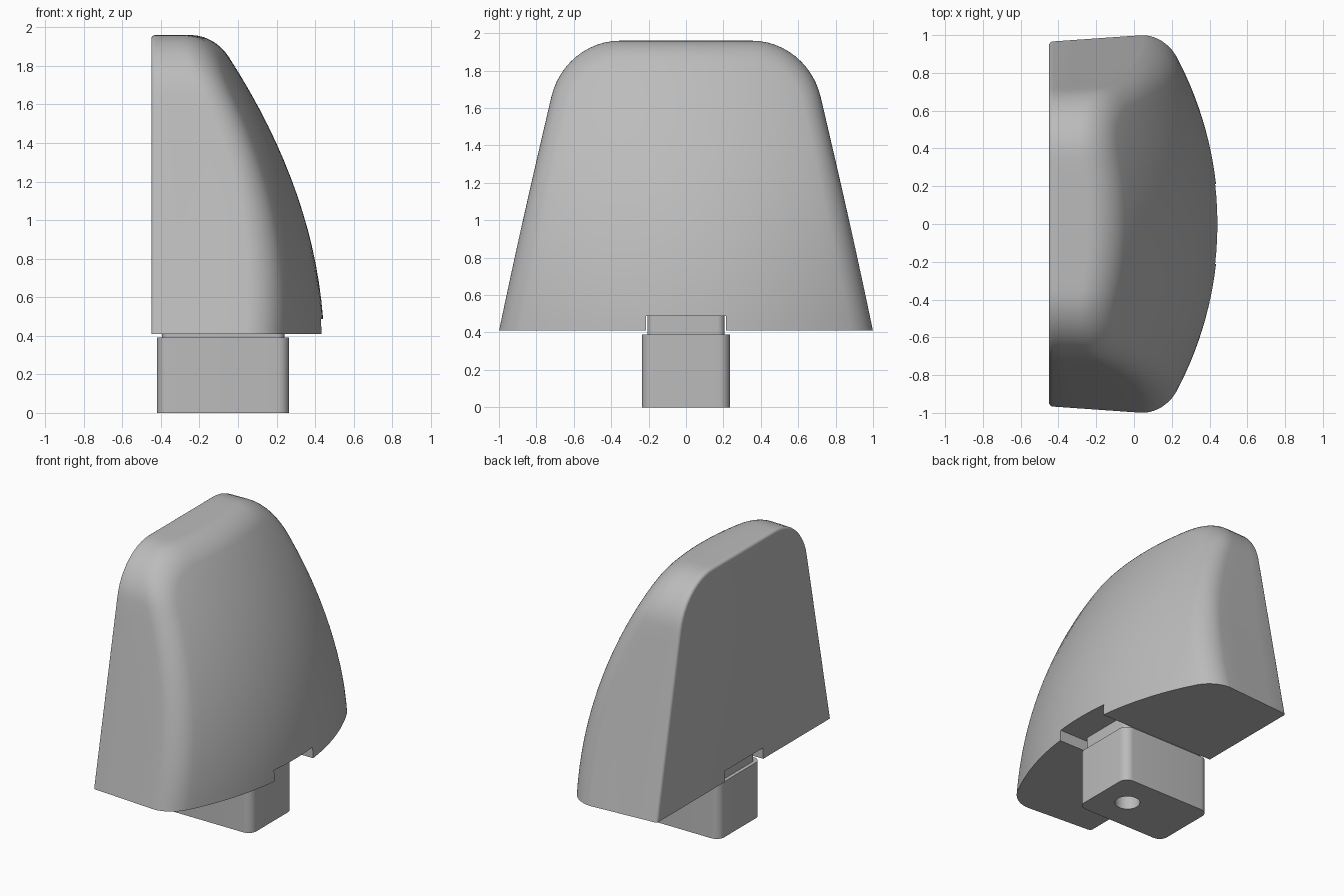
import bpy, bmesh, math
from mathutils import Vector

if "Cube" in bpy.data.objects:
    bpy.data.objects.remove(bpy.data.objects["Cube"], do_unlink=True)

grey = bpy.data.materials.new("plain grey")
grey.use_nodes = True
grey.diffuse_color = (0.5, 0.5, 0.5, 1)
grey.node_tree.nodes["Principled BSDF"].inputs["Base Color"].default_value = (0.5, 0.5, 0.5, 1)

BASE, TOP, BACK = 0.41, 1.96, -0.45
CORNER = 0.38                       # radius of the upper shoulders
SLOPE = math.atan(0.2137)           # lean of the sides


def outline(d):
    """Half-open rounded trapezoid in (y, z), inset by d, from one foot to the other."""
    cz = TOP - CORNER
    cy = 1 - (CORNER + (cz - BASE) * math.sin(SLOPE)) / math.cos(SLOPE)
    foot = Vector((1 - d / math.cos(SLOPE), BASE))
    arc = []
    for i in range(13):
        t = SLOPE + (math.pi / 2 - SLOPE) * i / 12
        arc.append(Vector((cy + (CORNER - d) * math.cos(t), cz + (CORNER - d) * math.sin(t))))
    half = [foot.lerp(arc[0], i / 14) for i in range(14)] + arc
    half += [arc[-1].lerp(Vector((0, TOP - d)), i / 5) for i in range(1, 5)]
    return half + [Vector((0, TOP - d))] + [Vector((-p.x, p.y)) for p in reversed(half)]


def front_x(p):
    """Depth of the domed face above a (y, z) point."""
    return 0.448 - 0.21 * (p.y - 0.31) ** 2 - (1.89 - math.sqrt(1.89 ** 2 - p.x ** 2))


def place(x, p):
    """Sides splay slightly towards the dome."""
    return Vector((x, p.x * min(1, 0.965 + 0.07 * (x - BACK)), p.y))


def finish(name, bm):
    bmesh.ops.recalc_face_normals(bm, faces=bm.faces)
    me = bpy.data.meshes.new(name)
    bm.to_mesh(me)
    bm.free()
    ob = bpy.data.objects.new(name, me)
    bpy.context.collection.objects.link(ob)
    me.materials.append(grey)
    return ob


def activate(ob):
    bpy.ops.object.select_all(action='DESELECT')
    ob.select_set(True)
    bpy.context.view_layer.objects.active = ob


def cut(ob, cutter):
    activate(ob)
    mod = ob.modifiers.new("cut", 'BOOLEAN')
    mod.operation, mod.solver, mod.object = 'DIFFERENCE', 'EXACT', cutter
    bpy.ops.object.modifier_apply(modifier=mod.name)
    bpy.data.objects.remove(cutter, do_unlink=True)


def smooth(ob):
    activate(ob)
    bpy.ops.object.shade_smooth_by_angle(angle=math.radians(30))


def block(name, x0, x1, half_y, z0, z1, radius=0):
    """Box with optionally rounded upright edges."""
    bm = bmesh.new()
    bmesh.ops.create_cube(bm, size=1)
    for v in bm.verts:
        v.co = Vector(((x0 + x1) / 2 + v.co.x * (x1 - x0), v.co.y * 2 * half_y,
                       (z0 + z1) / 2 + v.co.z * (z1 - z0)))
    if radius:
        upright = [e for e in bm.edges if abs(e.verts[0].co.z - e.verts[1].co.z) > 0.01]
        bmesh.ops.bevel(bm, geom=upright, offset=radius, segments=8, profile=0.5, affect='EDGES')
    return finish(name, bm)


# Domed body: rings run from the flat back, round the rim, to the dome centre
rings = []
for i in range(5):                  # small rounded back edge
    t = math.pi / 2 * i / 4
    rings.append([place(BACK + 0.02 * (1 - math.cos(t)), p)
                  for p in outline(0.02 * (1 - math.sin(t)))])
INSET, REACH, W = 0.11, 0.12, 0.87
outer, inner = outline(0), outline(INSET)
rim_start = [front_x(p) - REACH for p in outer]
for i in range(1, 4):               # side walls
    rings.append([place(BACK + 0.02 + (x - BACK - 0.02) * i / 4, p)
                  for x, p in zip(rim_start, outer)])
for i in range(11):                 # rounded rim
    t = i / 10
    a, b, c = (1 - t) ** 2, 2 * W * t * (1 - t), t * t
    s = a + b + c
    rings.append([place((a * x + b * front_x(o) + c * front_x(q)) / s, o.lerp(q, c / s))
                  for x, o, q in zip(rim_start, outer, inner)])
for i in range(1, 16):              # dome
    s = 1 - i / 16
    pts = [Vector((p.x * s, BASE + (p.y - BASE) * s)) for p in inner]
    rings.append([place(front_x(p), p) for p in pts])

bm = bmesh.new()
rows = [[bm.verts.new(co) for co in ring] for ring in rings]
centre_point = Vector((0, BASE))
centre = bm.verts.new(place(front_x(centre_point), centre_point))
for a, b in zip(rows, rows[1:]):
    for i in range(len(a) - 1):
        bm.faces.new((a[i], a[i + 1], b[i + 1], b[i]))
last = rows[-1]
for i in range(len(last) - 1):
    bm.faces.new((last[i], last[i + 1], centre))
bm.faces.new(rows[0])
bm.faces.new([r[0] for r in rows] + [centre] + [r[-1] for r in reversed(rows)])
body = finish("domed_body", bm)

# Slot across the underside
cut(body, block("slot_cutter", -1, 1, 0.213, 0.3, 0.487))
smooth(body)

# Stem with a round blind hole, and the tongue that fills the slot
stem = block("stem", -0.42, 0.265, 0.235, 0, 0.39, 0.06)
bm = bmesh.new()
bmesh.ops.create_cone(bm, cap_ends=True, segments=32, radius1=0.08, radius2=0.08, depth=0.6)
bmesh.ops.translate(bm, verts=bm.verts, vec=(0.055, 0, 0))
cut(stem, finish("hole_cutter", bm))
smooth(stem)
smooth(block("tongue", -0.395, 0.24, 0.207, 0.38, 0.49, 0.04))
